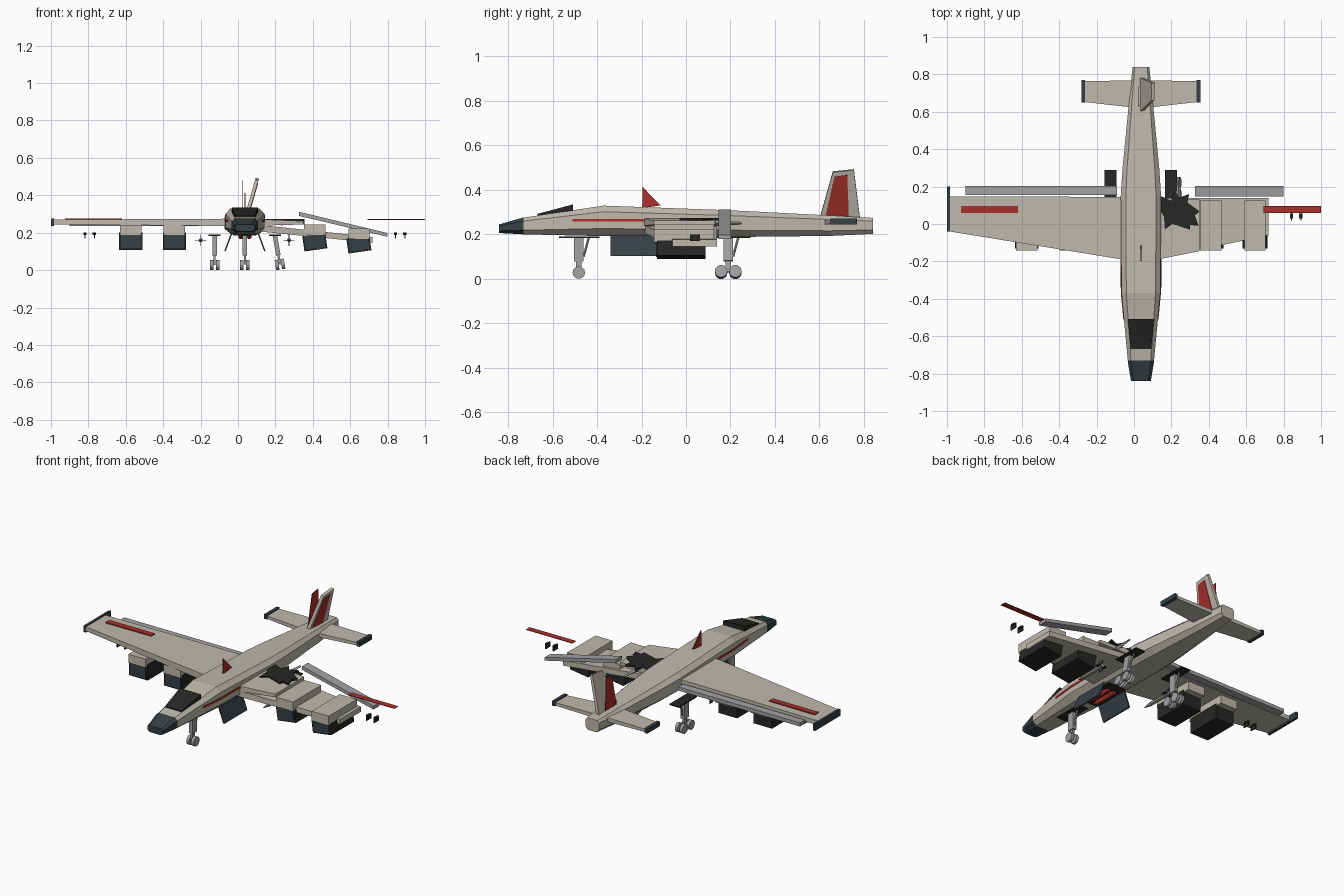
import bpy, math
from mathutils import Vector, Matrix

if "Cube" in bpy.data.objects:
    bpy.data.objects.remove(bpy.data.objects["Cube"])

CX = 0.037  # fuselage centre line


def mat(name, r, g, b):
    m = bpy.data.materials.new(name)
    m.diffuse_color = (r, g, b, 1)
    m.use_nodes = True
    m.node_tree.nodes["Principled BSDF"].inputs["Base Color"].default_value = m.diffuse_color
    return m


HULL = mat("hull_beige", 0.52, 0.49, 0.42)
DARK = mat("dark_blue", 0.035, 0.05, 0.06)
BLACK = mat("black", 0.02, 0.02, 0.018)
RED = mat("red", 0.4, 0.03, 0.025)
GREY = mat("grey", 0.36, 0.36, 0.37)


def loft(name, rings, m):
    """Skin equal-length rings of points and cap both ends."""
    n = len(rings[0])
    verts = [p for r in rings for p in r]
    faces = [(k * n + i, k * n + (i + 1) % n, (k + 1) * n + (i + 1) % n, (k + 1) * n + i)
             for k in range(len(rings) - 1) for i in range(n)]
    faces += [tuple(range(n))[::-1], tuple(range(len(verts) - n, len(verts)))]
    me = bpy.data.meshes.new(name)
    me.from_pydata(verts, [], faces)
    me.materials.append(m)
    ob = bpy.data.objects.new(name, me)
    bpy.context.collection.objects.link(ob)
    import bmesh
    bm = bmesh.new()
    bm.from_mesh(me)
    bmesh.ops.recalc_face_normals(bm, faces=bm.faces)
    bm.to_mesh(me)
    bm.free()
    return ob


def box(name, x, y, z, m):
    ring = lambda h: [(x[0], y[0], h), (x[1], y[0], h), (x[1], y[1], h), (x[0], y[1], h)]
    return loft(name, [ring(z[0]), ring(z[1])], m)


def panel(name, stations, m):
    """Wing-like slab: stations of (x, y_front, y_back, z_low, z_high)."""
    return loft(name, [[(x, a, l), (x, b, l), (x, b, h), (x, a, h)]
                       for x, a, b, l, h in stations], m)


def side_plate(name, x0, x1, pts, m):
    return loft(name, [[(x, y, z) for y, z in pts] for x in (x0, x1)], m)


def rod(name, a, b, r1, r2, m, n=12):
    a, b = Vector(a), Vector(b)
    q = (b - a).to_track_quat('Z', 'Y')
    ring = lambda c, r: [c + q @ Vector((r * math.cos(2 * math.pi * i / n),
                                         r * math.sin(2 * math.pi * i / n), 0)) for i in range(n)]
    return loft(name, [ring(a, r1), ring(b, r2)], m)


def tilt(obs, deg, pivot):
    p = Vector(pivot)
    M = Matrix.Translation(p) @ Matrix.Rotation(math.radians(deg), 4, 'Y') @ Matrix.Translation(-p)
    for o in obs:
        o.data.transform(M)


# fuselage: hexagonal sections (y, half width, bottom, top)
def section(y, w, b, t):
    k = b + (t - b) * 0.25
    return [(CX + sx * w, y, z) for sx, z in
            ((-0.65, b), (0.65, b), (1, k), (1, t - 0.2 * (t - b)), (0.75, t), (-0.75, t),
             (-1, t - 0.2 * (t - b)), (-1, k))]


loft("fuselage", [section(-0.73, 0.07, 0.2, 0.275), section(-0.37, 0.104, 0.192, 0.329),
                  section(0.15, 0.108, 0.19, 0.31), section(0.3, 0.098, 0.189, 0.303),
                  section(0.65, 0.064, 0.193, 0.285), section(0.84, 0.045, 0.202, 0.274)], HULL)
loft("nose_cone", [section(-0.84, 0.053, 0.206, 0.245), section(-0.73, 0.071, 0.2, 0.276)], DARK)

# cockpit glass
loft("cockpit_glass", [[(CX - w, y, l), (CX + w, y, l), (CX + w, y, h), (CX - w, y, h)]
                       for y, w, l, h in ((-0.667, 0.055, 0.28, 0.292), (-0.507, 0.07, 0.3, 0.335))], BLACK)

# fuselage stripes and dorsal fin
for s, side in ((-1, "left"), (1, "right")):
    loft("fuselage_stripe_" + side,
         [[(CX + s * (w + d), y, z) for d, z in ((-0.006, 0.258), (0.003, 0.258), (0.003, 0.27), (-0.006, 0.27))]
          for y, w in ((-0.51, 0.091), (-0.37, 0.104), (0.02, 0.107))], RED)
side_plate("dorsal_fin", CX - 0.003, CX + 0.003, [(-0.197, 0.318), (-0.115, 0.33), (-0.195, 0.413)], RED)

# intact left wing
panel("left_wing", [(0, -0.2, 0.145, 0.235, 0.275), (-0.985, -0.04, 0.147, 0.245, 0.27)], HULL)
box("left_wing_tip", (-1, -0.985), (-0.04, 0.2), (0.235, 0.275), DARK)
box("left_flap", (-0.9, -0.09), (0.155, 0.202), (0.236, 0.258), GREY)
box("left_wing_stripe", (-0.925, -0.62), (0.06, 0.095), (0.266, 0.277), RED)

# broken right wing: stub, drooping panel, loose flap, loose stripe
panel("right_wing_stub", [(0.05, -0.205, 0.145, 0.236, 0.275), (0.35, -0.145, 0.13, 0.244, 0.262)], HULL)
panel("right_wing_panel", [(0.13, -0.185, 0.14, 0.205, 0.24), (0.72, -0.06, 0.14, 0.146, 0.177)], HULL)
panel("right_flap", [(0.325, 0.147, 0.202, 0.29, 0.312), (0.8, 0.147, 0.202, 0.178, 0.198)], GREY)
box("right_wing_stripe", (0.692, 1.0), (0.06, 0.095), (0.269, 0.272), RED)

# jagged blast hole on the stub
star = [(0.165, -0.03), (0.205, 0), (0.3, -0.03), (0.3, -0.005), (0.345, -0.01), (0.325, 0.045), (0.35, 0.068),
        (0.285, 0.115), (0.295, 0.16), (0.24, 0.14), (0.215, 0.18), (0.2, 0.125), (0.14, 0.15), (0.125, 0.1),
        (0.16, 0.04)]
loft("blast_hole", [[(x, y, z) for x, y in star] for z in (0.262, 0.274)], BLACK)
rod("blast_shard", (0.235, 0.13, 0.25), (0.24, 0.25, 0.25), 0.014, 0.006, GREY, 4)

# engines: mount on top, pod with recessed-looking intake below
for name, x, drop, angle in (("left_outer", -0.573, 0, 0), ("left_inner", -0.34, 0, 0),
                             ("right_inner", 0.41, 0, -8), ("right_outer", 0.647, -0.022, -8)):
    top = 0.245 if angle else 0.24
    box(name + "_engine_mount", (x - 0.057, x + 0.057), (-0.143, 0.125), (0.188 + drop, top + drop), HULL)
    pod = [box(name + "_engine_pod", (x - 0.062, x + 0.062), (-0.13, 0.087), (0.108 + drop / 2, 0.2 + drop), BLACK),
           box(name + "_intake", (x - 0.052, x + 0.052), (-0.135, -0.125), (0.117 + drop / 2, 0.19 + drop), DARK)]
    if angle:
        tilt(pod, angle, (x, 0, 0.155 + drop))

# tailplane with dark tip plates
for s, side in ((-1, "left"), (1, "right")):
    panel("tailplane_" + side, [(CX, 0.618, 0.767, 0.243, 0.268),
                                (CX + s * 0.3, 0.652, 0.765, 0.247, 0.265)], HULL)
    a, b = CX + s * 0.298, CX + s * 0.318
    box("tailplane_tip_" + side, (min(a, b), max(a, b)), (0.65, 0.77), (0.244, 0.272), DARK)

# leaning tail fin with red panels
fin_pts = [(0.595, 0.25), (0.66, 0.49), (0.755, 0.5), (0.785, 0.25)]
red_pts = [(0.628, 0.285), (0.668, 0.47), (0.725, 0.478), (0.732, 0.285)]
fin = [side_plate("tail_fin", CX - 0.009, CX + 0.009, fin_pts, HULL),
       side_plate("tail_fin_panel_right", CX + 0.005, CX + 0.012, red_pts, RED)]
tilt(fin, 16, (CX, 0.7, 0.26))
side_plate("tail_fin_panel_left", 0.024, 0.027, red_pts, RED)

# weapons bay: dark opening, open doors, red bombs
box("bay_opening", (CX - 0.06, CX + 0.06), (-0.34, -0.1), (0.185, 0.195), BLACK)
for s, side in ((-1, "left"), (1, "right")):
    loft("bay_door_" + side,
         [[(CX + s * (x + d), y, z) for x, z, d in
           ((0.072, 0.195, -0.004), (0.072, 0.195, 0.004), (0.106, 0.103, 0.004), (0.106, 0.103, -0.004))]
          for y in (-0.34, -0.12)], DARK)
    rod("bomb_" + side, (CX + s * 0.022, -0.29, 0.18), (CX + s * 0.022, -0.15, 0.18), 0.014, 0.014, RED)
    rod("bomb_nose_" + side, (CX + s * 0.022, -0.29, 0.18), (CX + s * 0.022, -0.325, 0.18), 0.014, 0.003, RED)

    # underwing missile with cross fins
    mx = CX + s * 0.236
    rod("missile_body_" + side, (mx, -0.1, 0.16), (mx, 0.06, 0.16), 0.011, 0.011, GREY, 8)
    rod("missile_nose_" + side, (mx, -0.1, 0.16), (mx, -0.15, 0.16), 0.011, 0.001, GREY, 8)
    box("missile_fins_flat_" + side, (mx - 0.03, mx + 0.03), (0.03, 0.06), (0.158, 0.162), DARK)
    box("missile_fins_upright_" + side, (mx - 0.002, mx + 0.002), (0.03, 0.06), (0.13, 0.19), DARK)

    # small outer pylons
    for i, px in enumerate((CX + s * 0.805, CX + s * 0.855)):
        box(f"outer_pylon_{side}_{i}", (px - 0.003, px + 0.003), (0.018, 0.062), (0.17, 0.2), BLACK)
        box(f"outer_pylon_cap_{side}_{i}", (px - 0.009, px + 0.009), (0.03, 0.055), (0.189, 0.2), BLACK)


# landing gear
def gear(name, x, y, axles, angle, well):
    box(name + "_well", (x - 0.032, x + 0.032), well, (0.183, 0.19), BLACK)
    parts = [box(name + "_strut", (x - 0.012, x + 0.012), (y - 0.022, y + 0.022), (0.078, 0.186), GREY),
             rod(name + "_brace", (x, y + 0.022, 0.1), (x, y + 0.045, 0.186), 0.006, 0.006, GREY, 6),
             box(name + "_leg", (x - 0.006, x + 0.006), (y - 0.012, y + 0.012), (0.03, 0.08), GREY)]
    if len(axles) > 1:
        parts.append(box(name + "_bogie", (x - 0.006, x + 0.006), (axles[0], axles[1]), (0.028, 0.042), GREY))
    for i, ay in enumerate(axles):
        for s in (-1, 1):
            c = x + s * 0.016
            parts.append(rod(f"{name}_wheel_{i}_{'left' if s < 0 else 'right'}",
                             (c - 0.009, ay, 0.028), (c + 0.009, ay, 0.028), 0.028, 0.028, GREY, 14))
    if angle:
        tilt(parts, angle, (x, y, 0.186))


gear("nose_gear", CX, -0.482, [-0.482], 0, (-0.57, -0.39))
gear("left_main_gear", -0.125, 0.19, [0.158, 0.222], 0, (0.12, 0.29))
gear("right_main_gear", 0.197, 0.19, [0.158, 0.222], -10, (0.12, 0.29))
